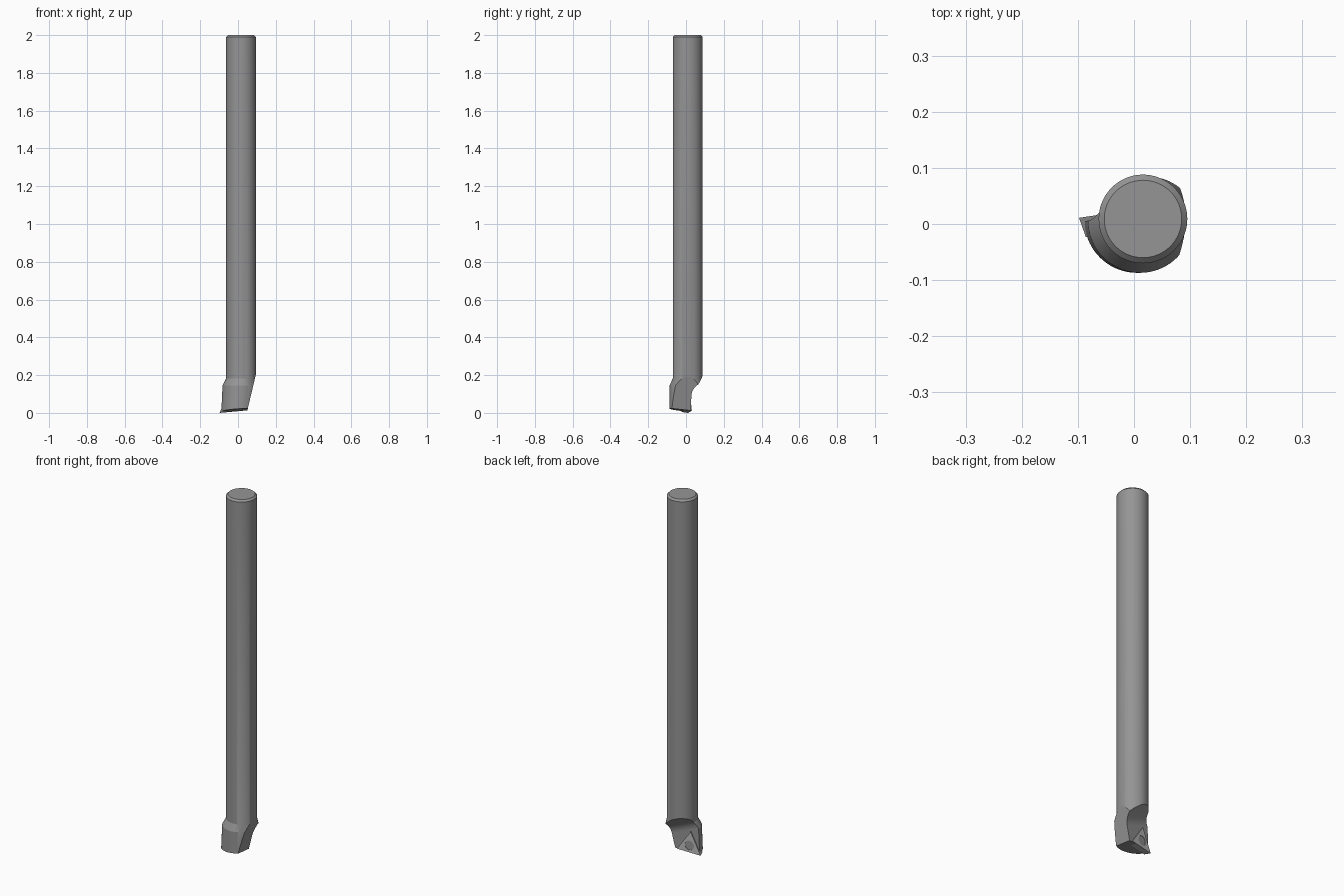
import bpy, bmesh, math
from mathutils import Vector

if "Cube" in bpy.data.objects:
    bpy.data.objects.remove(bpy.data.objects["Cube"])


def add_object(name, bm, mat=None):
    bmesh.ops.recalc_face_normals(bm, faces=bm.faces[:])
    mesh = bpy.data.meshes.new(name)
    bm.to_mesh(mesh)
    bm.free()
    ob = bpy.data.objects.new(name, mesh)
    bpy.context.collection.objects.link(ob)
    if mat:
        mesh.materials.append(mat)
    return ob


def material(name, grey):
    mat = bpy.data.materials.new(name)
    mat.diffuse_color = (grey, grey, grey, 1)
    mat.use_nodes = True
    mat.node_tree.nodes["Principled BSDF"].inputs["Base Color"].default_value = mat.diffuse_color
    return mat


def loft(rings):
    """Closed solid through equal-length loops of points."""
    bm = bmesh.new()
    loops = [[bm.verts.new(p) for p in ring] for ring in rings]
    n = len(loops[0])
    for a, b in zip(loops, loops[1:]):
        for i in range(n):
            j = (i + 1) % n
            bm.faces.new((a[i], a[j], b[j], b[i]))
    bm.faces.new(loops[0][::-1])
    bm.faces.new(loops[-1])
    return bm


def circle(c, r, u, v, n=72):
    return [c + r * (math.cos(2 * math.pi * i / n) * u + math.sin(2 * math.pi * i / n) * v)
            for i in range(n)]


def cut(bm, point, normal):
    """Slice off everything on the normal side and cap the cut."""
    geom = bm.verts[:] + bm.edges[:] + bm.faces[:]
    res = bmesh.ops.bisect_plane(bm, geom=geom, plane_co=point, plane_no=normal,
                                 clear_outer=True, dist=1e-6)
    edges = [e for e in res["geom_cut"] if isinstance(e, bmesh.types.BMEdge)]
    bmesh.ops.contextual_create(bm, geom=edges)


def subtract(ob, cutter):
    cutter.hide_render = True
    mod = ob.modifiers.new("cut", "BOOLEAN")
    mod.operation, mod.solver, mod.object = "DIFFERENCE", "EXACT", cutter
    bpy.context.view_layer.objects.active = ob
    bpy.ops.object.modifier_apply(modifier=mod.name)
    bpy.data.objects.remove(cutter)


def smooth(ob):
    bpy.ops.object.select_all(action="DESELECT")
    ob.select_set(True)
    bpy.context.view_layer.objects.active = ob
    bpy.ops.object.shade_smooth_by_angle(angle=math.radians(22))


X, Y = Vector((1, 0, 0)), Vector((0, 1, 0))
steel = material("dark_steel", 0.3)
carbide = material("carbide", 0.5)

# Bar: wider leaning head, cone, long shank and end chamfer (x, y, z, radius)
sections = [(0.003, 0.006, -0.03, 0.093), (0.011, 0.006, 0.145, 0.093),
            (0.016, 0.009, 0.182, 0.079), (0.016, 0.009, 1.99, 0.079),
            (0.016, 0.009, 2.0, 0.069)]
bm = loft([circle(Vector((x, y, z)), r, X, Y) for x, y, z, r in sections])
cut(bm, (0.05, 0, 0.015), (0.19, 0, -0.045))           # slanted relief on the right
cut(bm, (-0.098, 0.012, 0.005), (0.06, -0.11, -1.0))   # end clearance
bar = add_object("boring_bar", bm, steel)

# Chip pocket behind the head; its curved run-out (y, z) rises to the left
along = Vector((0.989, 0.148, 0))
across = Vector((-0.148, 0.989, 0))
arc = [(0.018 + 0.09 * (1 - math.cos(a)), 0.115 + 0.09 * math.sin(a))
       for a in [math.radians(46) * i / 8 for i in range(9)]]
profile = [(0.4, -0.3), (0.018, -0.3)] + arc + [(0.4, arc[-1][1] + 0.305)]
pocket = add_object("pocket_cutter", loft(
    [[along * s + across * y + Vector((0, 0, z - 0.38 * s)) for y, z in profile]
     for s in (-0.4, 0.4)]))
subtract(bar, pocket)
smooth(bar)

# Triangular cutting insert with tapered sides
tip = Vector((-0.098, 0.011, 0.0))
u = Vector((0.985, 0.148, 0.09)).normalized()
v = u.cross(across).normalized()
if v.z < 0:
    v = -v
side = 0.135
front = [tip, tip + u * side, tip + u * side / 2 + v * side * math.sqrt(3) / 2]
mid = sum(front, Vector()) / 3
back = [mid + (p - mid) * 0.89 - across * 0.036 for p in front]
insert = add_object("cutting_insert", loft([front, back]), carbide)

# Screw hole in the insert, filled by a dark screw head just below the face
hole = add_object("hole_cutter", loft(
    [circle(mid + across * d, 0.026, u, v, 32) for d in (-0.012, 0.03)]))
subtract(insert, hole)
smooth(insert)
screw = add_object("clamp_screw", loft(
    [circle(mid + across * d, 0.0255, u, v, 32) for d in (-0.012, -0.002)]), steel)
smooth(screw)
